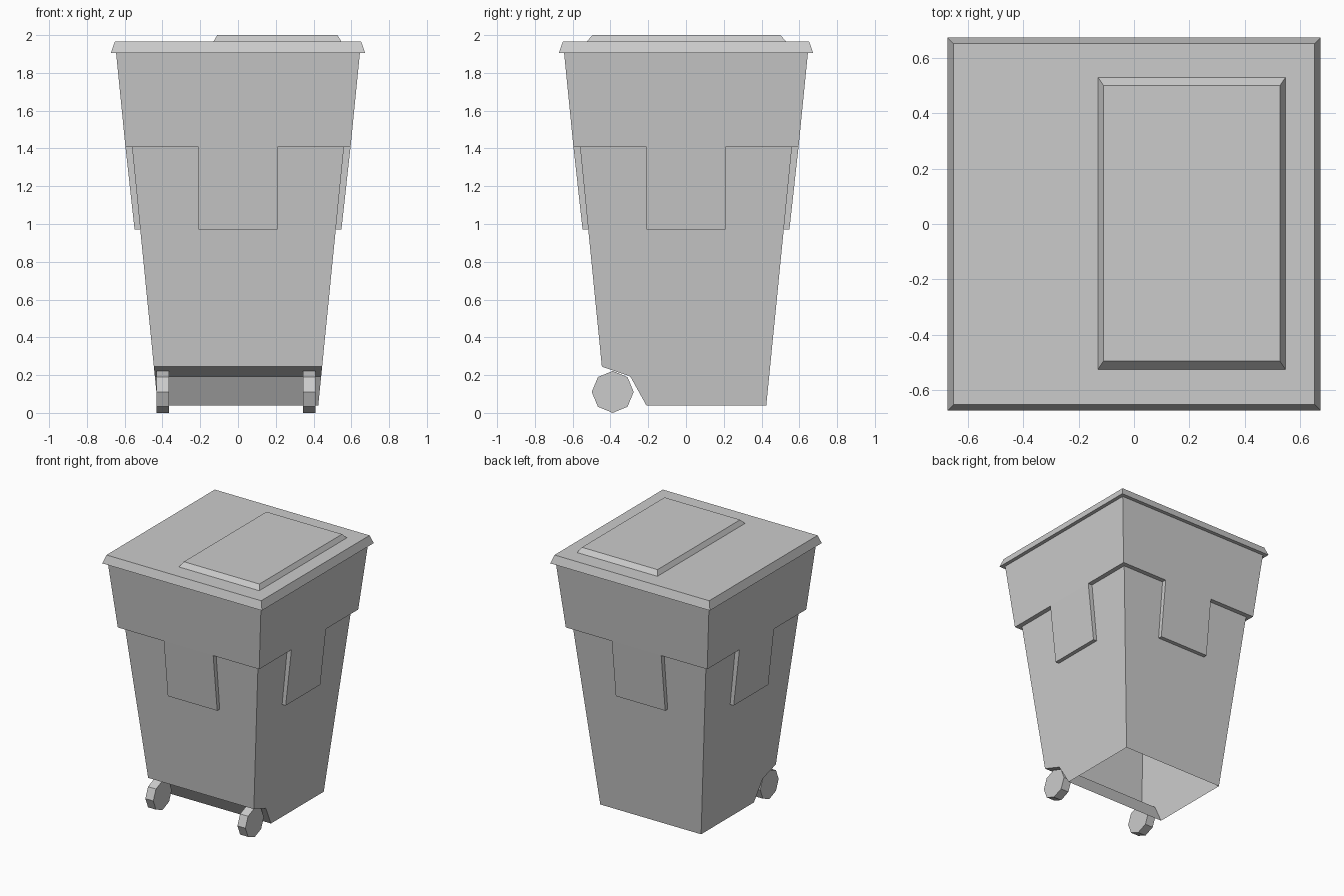
import bpy, bmesh, math
from mathutils import Matrix

if "Cube" in bpy.data.objects:
    bpy.data.objects.remove(bpy.data.objects["Cube"])


def make(name, verts, faces):
    """Build a flat-shaded object with consistent outward normals."""
    bm = bmesh.new()
    vs = [bm.verts.new(v) for v in verts]
    for f in faces:
        bm.faces.new([vs[i] for i in f])
    bmesh.ops.recalc_face_normals(bm, faces=bm.faces[:])
    me = bpy.data.meshes.new(name)
    bm.to_mesh(me)
    bm.free()
    ob = bpy.data.objects.new(name, me)
    bpy.context.collection.objects.link(ob)
    return ob


def rect(x0, x1, y0, y1, z):
    return [(x0, y0, z), (x1, y0, z), (x1, y1, z), (x0, y1, z)]


def bridge(a, b):
    """Quads joining two four-sided rings starting at indices a and b."""
    return [(a + i, a + (i + 1) % 4, b + (i + 1) % 4, b + i) for i in range(4)]


def frustum(name, bottom, top):
    return make(name, bottom + top, bridge(0, 4) + [(3, 2, 1, 0), (4, 5, 6, 7)])


def half(z):
    """Half width of the tapering bin wall at height z."""
    return 0.425 + (z - 0.04) * 0.0993


STEP, TAB, RIM, BOT = 1.408, 0.97, 1.905, 0.04

# Tapered body, open underneath, with the wheel notch at the front
profile = [(-half(STEP), STEP), (-half(0.245), 0.245), (-0.295, 0.193),
           (-0.21, BOT), (half(BOT), BOT), (half(STEP), STEP)]
n = len(profile)
verts = [(s * half(z), y, z) for s in (-1, 1) for y, z in profile]
faces = [tuple(range(n)), tuple(range(2 * n - 1, n - 1, -1))]
faces += [(i, i + 1, n + i + 1, n + i) for i in (0, 1, 2, 4)]
make("bin_body", verts, faces)

# Thicker upper collar with a stepped lower edge
a, b, c = half(STEP), half(STEP) + 0.035, half(RIM) + 0.035
make("upper_collar",
     rect(-a, a, -a, a, STEP) + rect(-b, b, -b, b, STEP) + rect(-c, c, -c, c, RIM),
     bridge(0, 4) + bridge(4, 8))

# Tab hanging from the collar on each side
t, d = half(TAB), half(TAB) + 0.03
for k, side in enumerate(("front", "right", "back", "left")):
    tab = make(side + "_tab",
               rect(-0.208, 0.208, -d, -t, TAB) + rect(-0.208, 0.208, -b, -a, STEP),
               [(0, 1, 5, 4), (1, 2, 6, 5), (3, 0, 4, 7), (3, 2, 1, 0)])
    tab.data.transform(Matrix.Rotation(k * math.pi / 2, 4, 'Z'))

# Lid and its raised offset panel
frustum("lid", rect(-0.673, 0.673, -0.673, 0.673, RIM),
        rect(-0.652, 0.652, -0.652, 0.652, 1.966))
frustum("lid_panel", rect(-0.13, 0.547, -0.525, 0.53, 1.966),
        rect(-0.11, 0.527, -0.495, 0.50, 2.0))

# Octagonal wheels
for name, x in (("left_wheel", -0.398), ("right_wheel", 0.378)):
    bpy.ops.mesh.primitive_cylinder_add(vertices=8, radius=0.111, depth=0.067,
                                        location=(x, -0.388, 0.111),
                                        rotation=(0, math.pi / 2, 0))
    bpy.context.object.name = name
